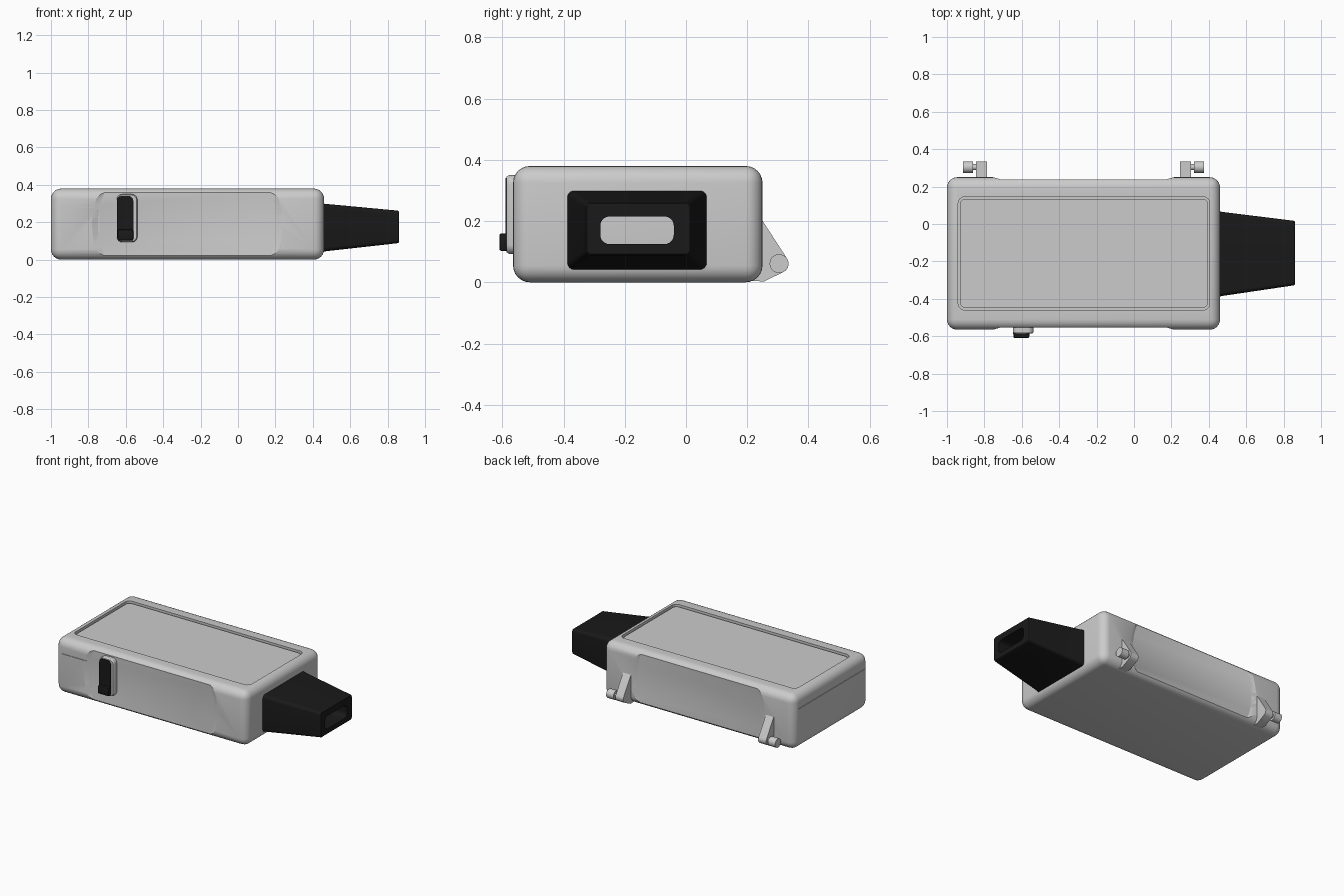
import bpy, bmesh, math
from mathutils import Vector

if "Cube" in bpy.data.objects:
    bpy.data.objects.remove(bpy.data.objects["Cube"])

CX, CY = -0.27, -0.1575          # centre of the case in plan


def material(name, c):
    m = bpy.data.materials.new(name)
    m.diffuse_color = (c, c, c, 1)
    m.use_nodes = True
    m.node_tree.nodes["Principled BSDF"].inputs["Base Color"].default_value = m.diffuse_color
    return m


black = material("black_rubber", 0.01)
light = material("light_grey", 0.8)


def rounded_rect(u0, u1, v0, v1, r, n=6):
    pts = []
    for cu, cv, a in ((u1 - r, v1 - r, 0), (u0 + r, v1 - r, 90),
                      (u0 + r, v0 + r, 180), (u1 - r, v0 + r, 270)):
        for i in range(n + 1):
            t = math.radians(a + 90 * i / n)
            pts.append((cu + r * math.cos(t), cv + r * math.sin(t)))
    return pts


def on_axis(axis, p, d):
    """Place a 2D outline point at depth d along an axis."""
    return {"x": (d, p[0], p[1]), "y": (p[0], d, p[1]), "z": (p[0], p[1], d)}[axis]


def finish(name, bm, mat=None, smooth=True):
    bmesh.ops.recalc_face_normals(bm, faces=bm.faces)
    me = bpy.data.meshes.new(name)
    bm.to_mesh(me)
    bm.free()
    ob = bpy.data.objects.new(name, me)
    bpy.context.collection.objects.link(ob)
    if mat:
        me.materials.append(mat)
    if smooth:
        shade(ob)
    return ob


def activate(ob):
    bpy.ops.object.select_all(action='DESELECT')
    ob.select_set(True)
    bpy.context.view_layer.objects.active = ob


def shade(ob):
    activate(ob)
    bpy.ops.object.shade_smooth_by_angle(angle=math.radians(30))


def loft(name, axis, sections, mat=None, closed=False, smooth=True):
    """Skin (outline, depth) sections; closed joins last to first."""
    bm = bmesh.new()
    rings = [[bm.verts.new(on_axis(axis, p, d)) for p in pts] for pts, d in sections]
    n = len(rings[0])
    pairs = list(zip(rings, rings[1:]))
    if closed:
        pairs.append((rings[-1], rings[0]))
    else:
        bm.faces.new(rings[0])
        bm.faces.new(rings[-1])
    for a, b in pairs:
        for i in range(n):
            j = (i + 1) % n
            bm.faces.new((a[i], a[j], b[j], b[i]))
    return finish(name, bm, mat, smooth)


def box(name, lo, hi, bevel=0, segs=6, mat=None):
    bm = bmesh.new()
    bmesh.ops.create_cube(bm, size=1)
    lo, hi = Vector(lo), Vector(hi)
    for v in bm.verts:
        v.co = Vector(((lo[i] + hi[i]) / 2 + v.co[i] * (hi[i] - lo[i]) for i in range(3)))
    if bevel:
        bmesh.ops.bevel(bm, geom=bm.edges[:], offset=bevel, segments=segs,
                        profile=0.5, affect='EDGES')
    return finish(name, bm, mat)


def cut(ob, cutter):
    cutter.hide_render = True
    mod = ob.modifiers.new("cut", 'BOOLEAN')
    mod.operation, mod.solver, mod.object = 'DIFFERENCE', 'EXACT', cutter
    activate(ob)
    bpy.ops.object.modifier_apply(modifier=mod.name)
    bpy.data.objects.remove(cutter)


# main case with rounded edges
case = box("case", (-1, -0.565, 0), (0.46, 0.25, 0.38), 0.055)


# shallow barrel-shaped recess on the front and back sides
def barrel(grow):
    zs = [-0.02 + 0.42 * i / 16 for i in range(17)]
    half = [0.48 + grow - 0.045 * ((z - 0.19) / 0.19) ** 2 for z in zs]
    return ([(CX + h, z) for h, z in zip(half, zs)]
            + [(CX - h, z) for h, z in zip(half[::-1], zs[::-1])])


for y, out in ((-0.553, -1), (0.239, 1)):
    cut(case, loft("side_cutter", "y", [(barrel(0), y), (barrel(0.09), y + out * 0.036)],
                   smooth=False))

# tray in the top and thin lid seam at the left end
cut(case, loft("tray_cutter", "z", [(rounded_rect(-0.94, 0.405, -0.46, 0.145, 0.035), 0.355),
                                    (rounded_rect(-0.94, 0.405, -0.46, 0.145, 0.035), 0.42)],
               smooth=False))
cut(case, box("seam_cutter", (-1.02, -0.52, 0.278), (-0.996, 0.20, 0.282)))
cut(case, box("seam_cutter", (-0.95, -0.60, 0.278), (-0.52, -0.561, 0.282)))
shade(case)

# top panel
loft("top_panel", "z", [(rounded_rect(-0.93, 0.395, -0.448, 0.134, 0.028), 0.35),
                        (rounded_rect(-0.93, 0.395, -0.448, 0.134, 0.028), 0.37)], light)

# hollow tapered boot on the right end
hole = rounded_rect(-0.28, -0.04, 0.125, 0.215, 0.03)
loft("end_boot", "x", [(rounded_rect(-0.39, 0.07, 0.04, 0.30, 0.022), 0.45),
                       (rounded_rect(-0.385, 0.065, 0.045, 0.298, 0.022), 0.47),
                       (rounded_rect(-0.328, 0.017, 0.088, 0.262, 0.018), 0.855),
                       (rounded_rect(-0.324, 0.013, 0.092, 0.258, 0.016), 0.86),
                       (hole, 0.86), (hole, 0.45)], black, closed=True)

# switch plate, slider and thumb nub on the front
plate = rounded_rect(-0.648, -0.538, 0.093, 0.35, 0.03)
loft("switch_plate", "y", [(plate, -0.54), (plate, -0.578),
                           (rounded_rect(-0.643, -0.543, 0.098, 0.345, 0.026), -0.586)])
slider = rounded_rect(-0.647, -0.56, 0.102, 0.34, 0.025)
loft("switch_slider", "y", [(slider, -0.57), (slider, -0.589)], black)
box("switch_nub", (-0.645, -0.61, 0.102), (-0.56, -0.575, 0.16), 0.008, 2, black)

# hinge lugs at the back: gusset, pin and outer knob, mirrored about the case centre
PY, PZ = 0.304, 0.061
arc = [(PY + 0.031 * math.cos(t), PZ + 0.031 * math.sin(t))
       for t in (math.radians(35 - 100 * i / 8) for i in range(9))]
gusset = [(0.19, 0.005), (0.19, 0.215), (0.241, 0.215)] + arc + [(0.255, 0.003)]


def circle(r, n=24):
    return [(PY + r * math.cos(2 * math.pi * i / n), PZ + r * math.sin(2 * math.pi * i / n))
            for i in range(n)]


for side, s in (("left", -1), ("right", 1)):
    for part, outline, a, b in (("gusset", gusset, 0.515, 0.575),
                                ("pin", circle(0.016), 0.57, 0.60),
                                ("knob", circle(0.031), 0.59, 0.645)):
        loft(f"hinge_{part}_{side}", "x", [(outline, CX + s * a), (outline, CX + s * b)])
